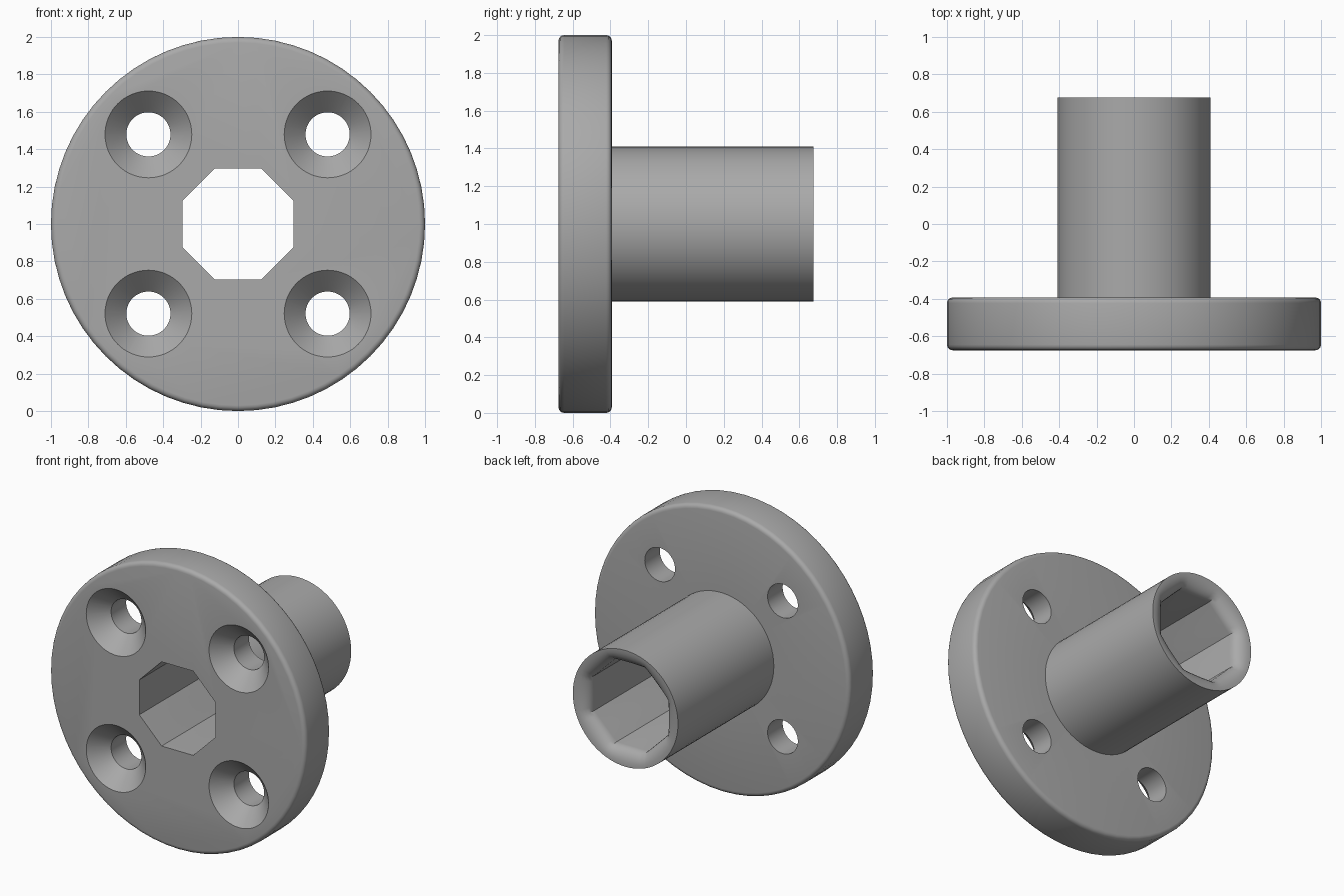
import bpy, bmesh
from math import pi, sin, cos, radians

SEG = 64
CENTRE_Z = 1.0
FRONT, STEP, BACK = -0.675, -0.393, 0.675

cube = bpy.data.objects.get("Cube")
if cube:
    bpy.data.objects.remove(cube, do_unlink=True)

steel = bpy.data.materials.new("grey_metal")
steel.use_nodes = True
grey = (0.4, 0.4, 0.4, 1)
steel.diffuse_color = grey
steel.node_tree.nodes["Principled BSDF"].inputs["Base Color"].default_value = grey


def loft(name, rings, x=0.0, z=CENTRE_Z):
    """Closed solid along y; each ring is (y, radius function of angle)."""
    bm = bmesh.new()
    loops = []
    for y, radius in rings:
        angles = [2 * pi * i / SEG for i in range(SEG)]
        loops.append([bm.verts.new((x + radius(a) * cos(a), y, z + radius(a) * sin(a)))
                      for a in angles])
    for a, b in zip(loops, loops[1:]):
        for i in range(SEG):
            j = (i + 1) % SEG
            bm.faces.new((a[i], a[j], b[j], b[i]))
    bm.faces.new(loops[0])
    bm.faces.new(loops[-1])
    bmesh.ops.recalc_face_normals(bm, faces=bm.faces[:])
    mesh = bpy.data.meshes.new(name)
    bm.to_mesh(mesh)
    bm.free()
    obj = bpy.data.objects.new(name, mesh)
    bpy.context.collection.objects.link(obj)
    mesh.materials.append(steel)
    return obj


def turned(name, profile, x=0.0, z=CENTRE_Z):
    return loft(name, [(y, lambda a, r=r: r) for y, r in profile], x, z)


def octagon(a, apothem=0.297):
    eighth = radians(45)
    return apothem / cos((a + eighth / 2) % eighth - eighth / 2)


# Flange with rounded rims, and the sleeve behind it
EDGE = 0.03
steps = [pi / 2 * i / 4 for i in range(5)]
front_rim = [(FRONT + EDGE * (1 - sin(t)), 1 - EDGE + EDGE * cos(t)) for t in reversed(steps)]
back_rim = [(STEP - EDGE * (1 - sin(t)), 1 - EDGE + EDGE * cos(t)) for t in steps]
body = turned("flange_and_sleeve", front_rim + back_rim + [(STEP, 0.41), (BACK, 0.41)])

# Octagonal bore, flaring in a rounded lip to the round mouth
LIP, MOUTH = 0.08, 0.407
bore = [(FRONT - 0.1, octagon)]
for i in range(7):
    t = pi / 2 * i / 6
    bore.append((BACK - LIP + LIP * sin(t),
                 lambda a, k=1 - cos(t): octagon(a) + (MOUTH - octagon(a)) * k))
bore.append((BACK + 0.1, lambda a: MOUTH))
cutters = [loft("bore_cutter", bore)]

# Four countersunk screw holes
HOLE, SINK, SPREAD = 0.118, 0.232, 0.479
for sx in (-1, 1):
    for sz in (-1, 1):
        profile = [(FRONT - 0.05, SINK + 0.05), (FRONT + SINK - HOLE, HOLE), (STEP + 0.1, HOLE)]
        cutters.append(turned("screw_hole_cutter", profile,
                              sx * SPREAD, CENTRE_Z + sz * SPREAD))

bpy.context.view_layer.objects.active = body
for cutter in cutters:
    cutter.hide_render = True
    cut = body.modifiers.new("cut", "BOOLEAN")
    cut.operation = "DIFFERENCE"
    cut.solver = "EXACT"
    cut.object = cutter
    bpy.ops.object.modifier_apply(modifier=cut.name)
    bpy.data.objects.remove(cutter, do_unlink=True)

bpy.ops.object.select_all(action="DESELECT")
body.select_set(True)
bpy.ops.object.shade_smooth_by_angle(angle=radians(30))
